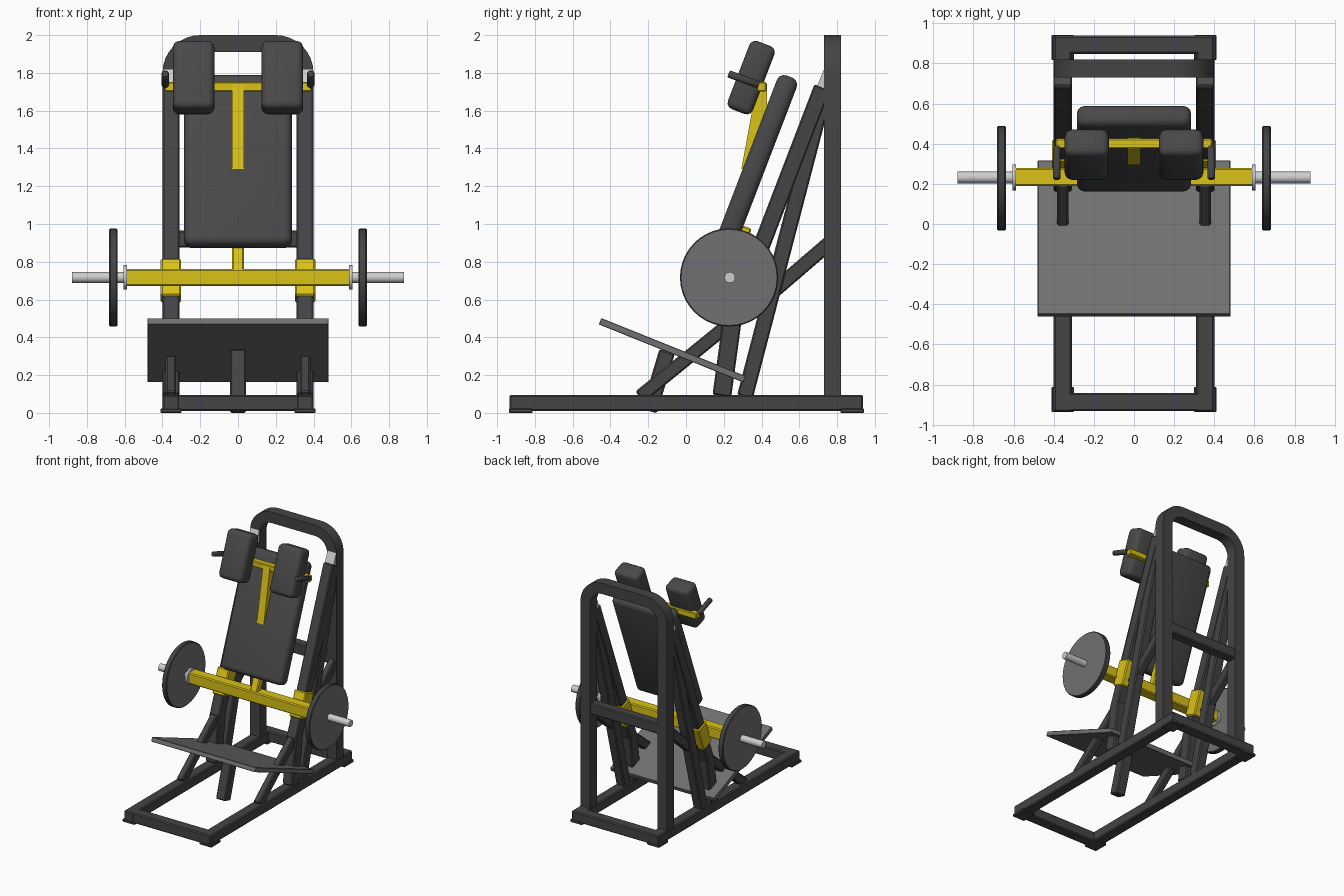
import bpy, bmesh, math
from mathutils import Matrix, Vector

if "Cube" in bpy.data.objects:
    bpy.data.objects.remove(bpy.data.objects["Cube"])


def material(name, rgb):
    m = bpy.data.materials.new(name)
    m.diffuse_color = (*rgb, 1)
    m.use_nodes = True
    m.node_tree.nodes["Principled BSDF"].inputs["Base Color"].default_value = m.diffuse_color
    return m


FRAME = material("charcoal_frame", (0.058, 0.058, 0.058))
PAD = material("dark_padding", (0.066, 0.066, 0.066))
GREY = material("mid_grey", (0.165, 0.165, 0.168))
YELLOW = material("yellow", (0.70, 0.54, 0.008))
STEEL = material("light_steel", (0.62, 0.62, 0.62))
TILT = math.atan(0.384)          # lean of the rails and pads


def finish(name, bm, mats, matrix=Matrix(), bevel=0, segments=1, smooth=False):
    bmesh.ops.recalc_face_normals(bm, faces=bm.faces)
    if bevel:
        bmesh.ops.bevel(bm, geom=bm.edges[:], offset=bevel, segments=segments,
                        profile=0.5, affect='EDGES')
    bm.transform(matrix)
    me = bpy.data.meshes.new(name)
    bm.to_mesh(me)
    bm.free()
    ob = bpy.data.objects.new(name, me)
    bpy.context.collection.objects.link(ob)
    for m in mats:
        me.materials.append(m)
    if smooth:
        bpy.ops.object.select_all(action='DESELECT')
        ob.select_set(True)
        bpy.context.view_layer.objects.active = ob
        bpy.ops.object.shade_smooth_by_angle(angle=math.radians(40))
    return ob


def box(name, center, size, mat, lean=0, bevel=0.008, segments=1, smooth=False):
    """Box leaning towards +y by the given angle from vertical."""
    bm = bmesh.new()
    bmesh.ops.create_cube(bm, size=1)
    bm.transform(Matrix.Diagonal((*size, 1)))
    mx = Matrix.Translation(center) @ Matrix.Rotation(-lean, 4, 'X')
    return finish(name, bm, [mat], mx, bevel, segments, smooth)


def beam(name, x, start, end, width, depth, mat=FRAME, bevel=0.008):
    """Square tube between two (y, z) points."""
    a, b = Vector(start), Vector(end)
    d = b - a
    mid = (a + b) / 2
    return box(name, (x, mid.x, mid.y), (width, depth, d.length), mat,
               math.atan2(d.x, d.y), bevel)


def cylinder(name, start, end, r, mat, sides=12, bevel=0, smooth=True):
    a, b = Vector(start), Vector(end)
    bm = bmesh.new()
    bmesh.ops.create_cone(bm, cap_ends=True, segments=sides, radius1=r,
                          radius2=r, depth=(b - a).length)
    rot = (b - a).to_track_quat('Z', 'Y').to_matrix().to_4x4()
    return finish(name, bm, [mat], Matrix.Translation((a + b) / 2) @ rot,
                  bevel, 1, smooth)


def prism(name, points, axis, lo, hi, mat, smooth=False):
    """Extrude a 2D outline (other coordinate, z) along x or y."""
    bm = bmesh.new()
    put = (lambda p, t: (t, p[0], p[1])) if axis == 'x' else (lambda p, t: (p[0], t, p[1]))
    f = bm.faces.new([bm.verts.new(put(p, lo)) for p in points])
    ext = bmesh.ops.extrude_face_region(bm, geom=[f])
    step = Vector((hi - lo, 0, 0) if axis == 'x' else (0, hi - lo, 0))
    bmesh.ops.translate(bm, vec=step,
                        verts=[v for v in ext['geom'] if isinstance(v, bmesh.types.BMVert)])
    return finish(name, bm, [mat], smooth=smooth)


# Base frame
for y, n in ((-0.887, "front"), (0.893, "rear")):
    box(f"base_{n}_tube", (0, y, 0.053), (0.80, 0.09, 0.085), FRAME)
for s in (1, -1):
    box("base_side_tube", (s * 0.355, 0, 0.053), (0.09, 1.87, 0.085), FRAME)
    for y in (-0.875, 0.88):
        box("foot", (s * 0.355, y, 0.011), (0.112, 0.125, 0.022), FRAME, bevel=0.004)

# Rear hoop with rounded top corners
def arch(half, r):
    pts = [(half, 0.09)]
    for i in range(9):
        a = math.pi / 2 * i / 8
        pts.append((0.2 + r * math.cos(a), 1.8 + r * math.sin(a)))
    return pts + [(-x, z) for x, z in reversed(pts)]

hoop = arch(0.4, 0.2) + arch(0.31, 0.11)[::-1]
prism("rear_hoop", hoop, 'y', 0.73, 0.82, FRAME, smooth=True)
box("hoop_crossbar", (0, 0.775, 0.92), (0.64, 0.08, 0.09), FRAME)

for s in (1, -1):
    x = s * 0.355
    # Leaning guide rails, legs and braces
    beam("guide_rail", x, (0.225, 0.43), (0.722, 1.724), 0.09, 0.09)
    beam("rail_leg", x, (0.19, 0.09), (0.243, 0.48), 0.09, 0.10)
    beam("rear_brace", x, (0.312, 0.085), (0.725, 1.67), 0.08, 0.085)
    beam("front_brace", x, (-0.245, 0.085), (0.21, 0.455), 0.055, 0.073)
    beam("side_brace", x, (0.40, 0.59), (0.76, 0.90), 0.055, 0.078)
    prism("rail_gusset", [(0.69, 1.72), (0.735, 1.83), (0.735, 1.68)], 'x',
          x - 0.04, x + 0.04, STEEL)
    # Sliding bracket on the rail
    box("rail_bracket", (x, 0.33, 0.70), (0.108, 0.115, 0.21), YELLOW, TILT)
    # Weight horn, collar and weight disc
    cylinder("bar_collar", (s * 0.588, 0.232, 0.717), (s * 0.606, 0.232, 0.717),
             0.065, STEEL, 20)
    cylinder("weight_horn", (s * 0.60, 0.232, 0.717), (s * 0.88, 0.232, 0.717),
             0.029, STEEL, 12)
    disc = cylinder("weight_disc", (s * 0.638, 0.228, 0.717), (s * 0.682, 0.228, 0.717),
                    0.26, FRAME, 40, 0.006)
    disc.data.materials.append(GREY)
    for p in disc.data.polygons:
        p.material_index = 1 if abs(p.normal.x) > 0.9 else 0
    # Shoulder pads and hand grips
    box("shoulder_pad", (s * 0.235, 0.345, 1.775), (0.22, 0.142, 0.385), PAD, TILT,
        0.035, 3, True)
    cylinder("hand_grip", (s * 0.385, 0.225, 1.795), (s * 0.385, 0.385, 1.737),
             0.021, FRAME, 12, 0.005)

# Back pad
box("back_pad", (0, 0.375, 1.33), (0.57, 0.112, 0.965), PAD, TILT, 0.04, 3, True)

# Shoulder pad carrier
box("shoulder_crossbar", (0, 0.40, 1.727), (0.78, 0.05, 0.05), YELLOW, bevel=0.006)
prism("shoulder_stem", [(0.43, 1.74), (0.375, 1.74), (0.35, 1.60), (0.293, 1.29),
                        (0.325, 1.29), (0.43, 1.62)], 'x', -0.032, 0.032, YELLOW)

# Loading bar and its post up to the back pad
box("loading_bar", (0, 0.235, 0.717), (1.19, 0.09, 0.092), YELLOW)
beam("back_pad_post", 0, (0.225, 0.74), (0.32, 0.985), 0.066, 0.06, YELLOW)

# Foot platform and its post
beam("foot_platform", 0, (-0.455, 0.485), (0.31, 0.178), 0.96, 0.036, GREY, 0.003)
beam("platform_post", 0, (-0.195, 0.01), (-0.10, 0.325), 0.085, 0.085)
